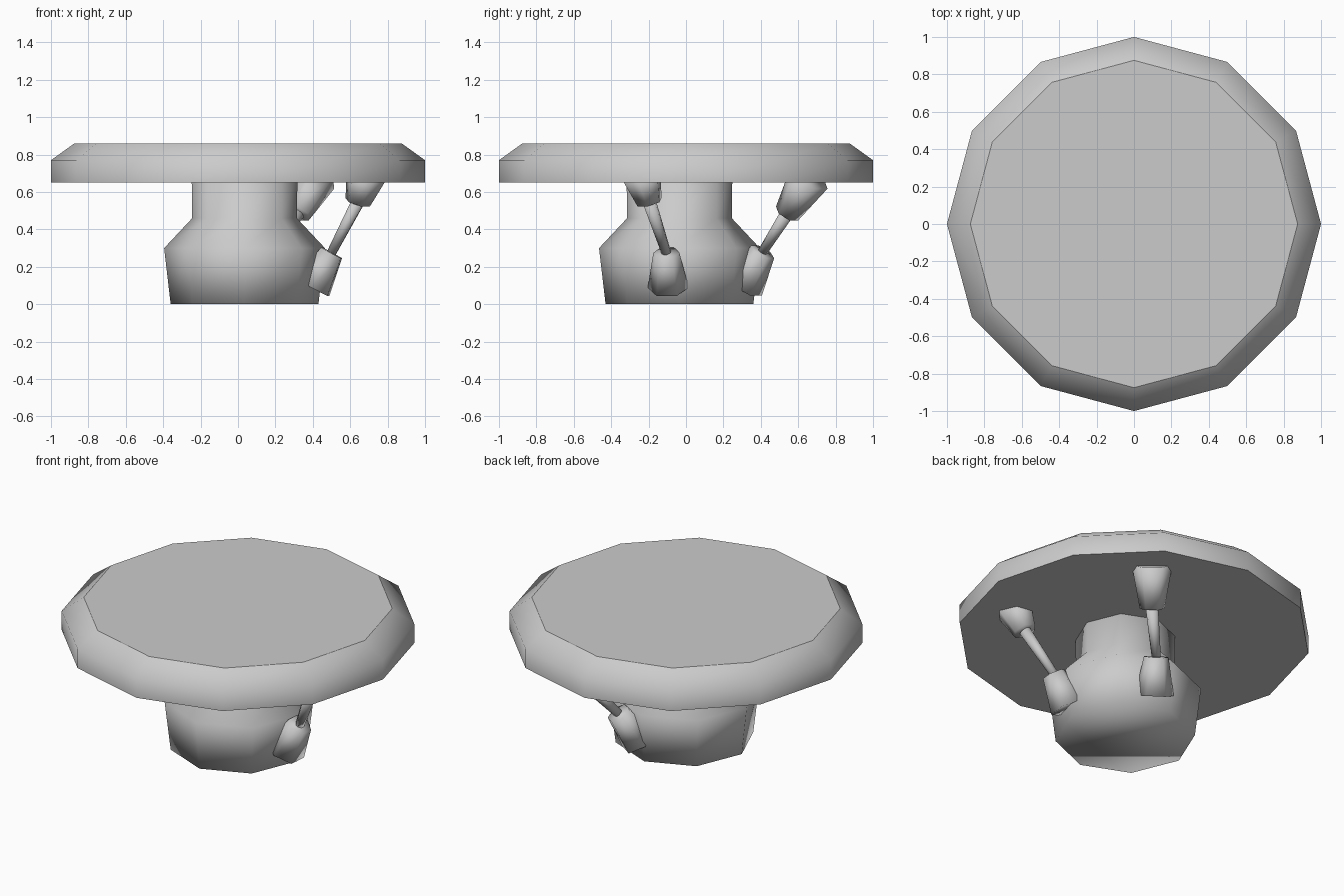
import bpy
import bmesh
import math
from mathutils import Vector

cube = bpy.data.objects.get("Cube")
if cube:
    bpy.data.objects.remove(cube, do_unlink=True)

grey = bpy.data.materials.new("plain_grey")
grey.use_nodes = True
grey.diffuse_color = (0.6, 0.6, 0.6, 1)
grey.node_tree.nodes["Principled BSDF"].inputs["Base Color"].default_value = (0.6, 0.6, 0.6, 1)


def lathe(name, profile, sides, centre=(0, 0), sharp_caps=False):
    """Stack polygon rings of (radius, z) and cap both ends."""
    bm = bmesh.new()
    rings = []
    for r, z in profile:
        angles = [2 * math.pi * i / sides for i in range(sides)]
        rings.append([bm.verts.new((centre[0] + r * math.cos(a),
                                    centre[1] + r * math.sin(a), z)) for a in angles])
    for low, high in zip(rings, rings[1:]):
        for i in range(sides):
            j = (i + 1) % sides
            bm.faces.new((low[i], low[j], high[j], high[i]))
    caps = [bm.faces.new(rings[0][::-1]), bm.faces.new(rings[-1])]
    for face in bm.faces:
        face.smooth = True
    if sharp_caps:
        for cap in caps:
            cap.smooth = False
            for edge in cap.edges:
                edge.smooth = False
    mesh = bpy.data.meshes.new(name)
    bm.to_mesh(mesh)
    bm.free()
    mesh.materials.append(grey)
    obj = bpy.data.objects.new(name, mesh)
    bpy.context.collection.objects.link(obj)
    return obj


def strut_part(name, start, end, r_start, r_end, sides=6):
    """Tapered prism running between two points."""
    start, end = Vector(start), Vector(end)
    axis = end - start
    obj = lathe(name, [(r_start, 0), (r_end, axis.length)], sides)
    obj.location = start
    obj.rotation_mode = "QUATERNION"
    obj.rotation_quaternion = axis.to_track_quat("Z", "Y")
    return obj


# Round top plate with a bevelled rim
lathe("top_plate", [(1, 0.65), (1, 0.77), (0.875, 0.86)], 12, sharp_caps=True)

# Eight-sided foot narrowing into a neck
lathe("pedestal", [(0.395, 0), (0.43, 0.30), (0.28, 0.46), (0.283, 0.70)], 8,
      centre=(0.035, -0.035))

# Two braces: lower socket, rod and upper socket
braces = {
    "side": [(0.40, -0.095, 0.09), (0.50, -0.105, 0.275),
             (0.64, -0.195, 0.545), (0.69, -0.24, 0.71)],
    "back": [(0.11, 0.31, 0.10), (0.18, 0.41, 0.28),
             (0.32, 0.54, 0.485), (0.42, 0.66, 0.68)],
}
for side, (foot, low, high, head) in braces.items():
    strut_part(side + "_lower_socket", foot, low, 0.11, 0.07)
    strut_part(side + "_rod", low, high, 0.026, 0.036, 8)
    strut_part(side + "_upper_socket", high, head, 0.07, 0.115)
